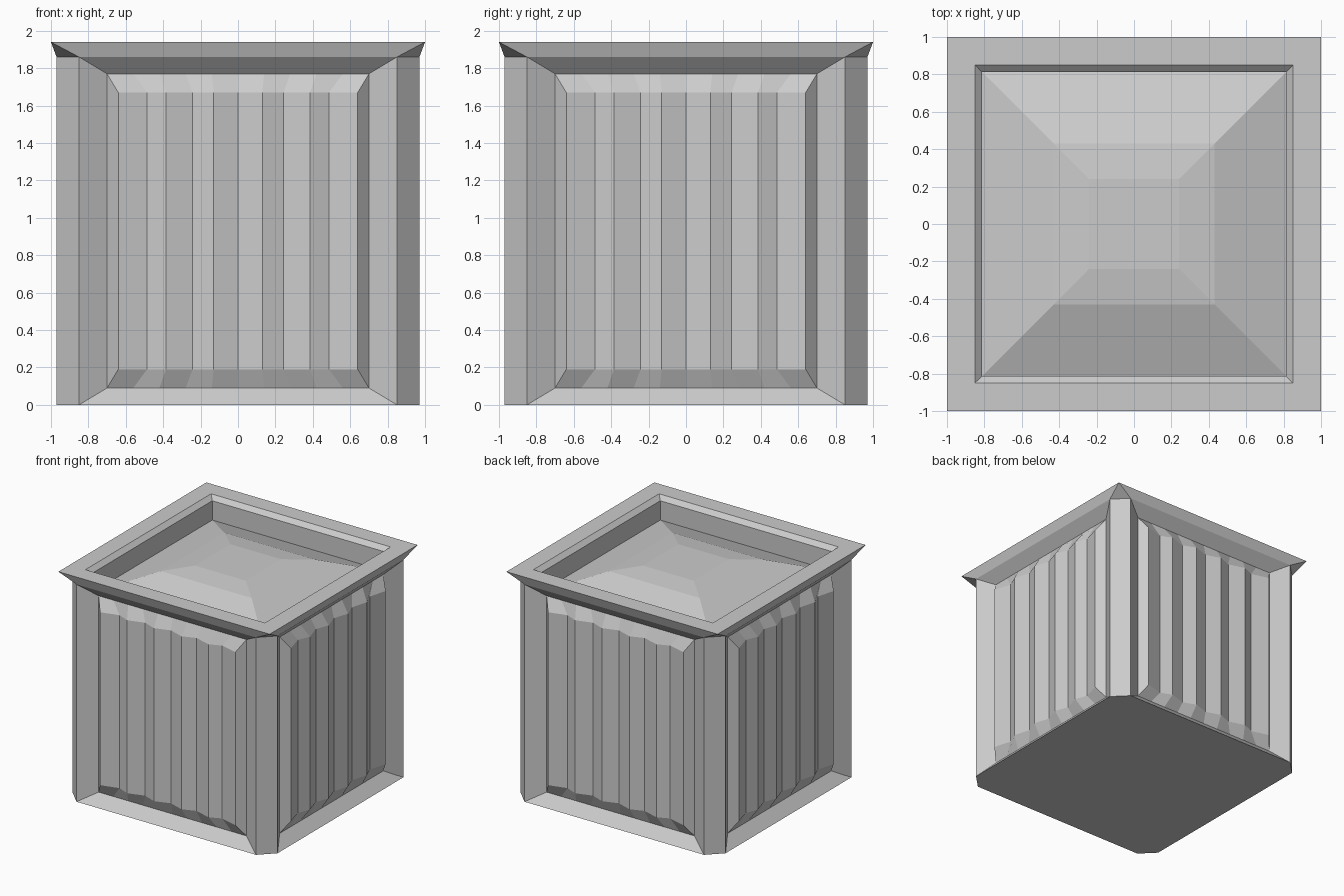
import bpy, bmesh, math
from mathutils import Matrix, Vector

if "Cube" in bpy.data.objects:
    bpy.data.objects.remove(bpy.data.objects["Cube"])


def build(name, quarter, extra=()):
    """Make a mesh from faces of the front quarter turned four times, plus extra faces."""
    bm = bmesh.new()
    for k in range(4):
        turn = Matrix.Rotation(k * math.pi / 2, 3, 'Z')
        for face in quarter:
            bm.faces.new([bm.verts.new(turn @ Vector(p)) for p in face])
    for face in extra:
        bm.faces.new([bm.verts.new(p) for p in face])
    bmesh.ops.remove_doubles(bm, verts=bm.verts[:], dist=1e-4)
    return bm


def finish(bm, name):
    me = bpy.data.meshes.new(name)
    bm.to_mesh(me)
    bm.free()
    ob = bpy.data.objects.new(name, me)
    bpy.context.collection.objects.link(ob)
    return ob


def bands(profile):
    """Front-side quads of concentric squares given as (half width, height)."""
    return [[(-a, -a, za), (a, -a, za), (b, -b, zb), (-b, -b, zb)]
            for (a, za), (b, zb) in zip(profile, profile[1:])]


# Key sizes
OUT, POST, TOP = 0.97, 0.85, 1.86
RING, RING_Y = 0.70, -0.885
half = [0.0, 0.13, 0.243, 0.385, 0.486, 0.64]
flute_x = [-x for x in reversed(half[1:])] + half
flute_y = [-0.95 if i % 2 == 0 else -0.908 for i in range(11)]
ring_x = [RING * (i - 5) / 5 for i in range(11)]

# Rows of the fluted panel, from the lower groove to the upper groove
rows = [
    [(x, RING_Y, 0.09) for x in ring_x],
    [(x, y, 0.19) for x, y in zip(flute_x, flute_y)],
    [(x, y, 1.67) for x, y in zip(flute_x, flute_y)],
    [(x, RING_Y, 1.77) for x in ring_x],
]
faces = []
for lo, hi in zip(rows, rows[1:]):
    for i in range(10):
        faces.append([lo[i], lo[i + 1], hi[i + 1], hi[i]])

# Panel ends and sloping frame around the panel
bl, br = (-POST, -OUT, 0), (POST, -OUT, 0)
tl, tr = (-POST, -OUT, TOP), (POST, -OUT, TOP)
faces += [
    [rows[0][0], rows[1][0], rows[2][0], rows[3][0]],
    [rows[0][10], rows[3][10], rows[2][10], rows[1][10]],
    [bl, br] + rows[0][::-1],
    rows[3] + [tr, tl],
    [bl, rows[0][0], rows[3][0], tl],
    [br, tr, rows[3][10], rows[0][10]],
]

# Chamfered corner post and flared underside of the rim
cb, ct = (OUT, -POST, 0), (OUT, -POST, TOP)
faces += [
    [br, cb, ct, tr],
    [tl, tr, (1, -1, 1.94), (-1, -1, 1.94)],
    [tr, ct, (1, -1, 1.94)],
]

# Flat rim, inner bevel and inner wall
faces += bands([(1, 1.94), (0.85, 1.94), (0.812, 1.905), (0.812, 1.74)])

# Flat eight-sided base
base = []
for k in range(4):
    turn = Matrix.Rotation(k * math.pi / 2, 3, 'Z')
    base += [tuple(turn @ Vector(p)) for p in (bl, br)]

bm = build("planter_box", faces, [base[::-1]])
bmesh.ops.recalc_face_normals(bm, faces=bm.faces[:])
finish(bm, "planter_box")

# Low mound of soil
soil = [(0.812, 1.74), (0.43, 1.88), (0.24, 1.905)]
cap = [(-0.24, -0.24, 1.905), (0.24, -0.24, 1.905),
       (0.24, 0.24, 1.905), (-0.24, 0.24, 1.905)]
mound = finish(build("soil_mound", bands(soil), [cap]), "soil_mound")
for p in mound.data.polygons:
    p.use_smooth = False
